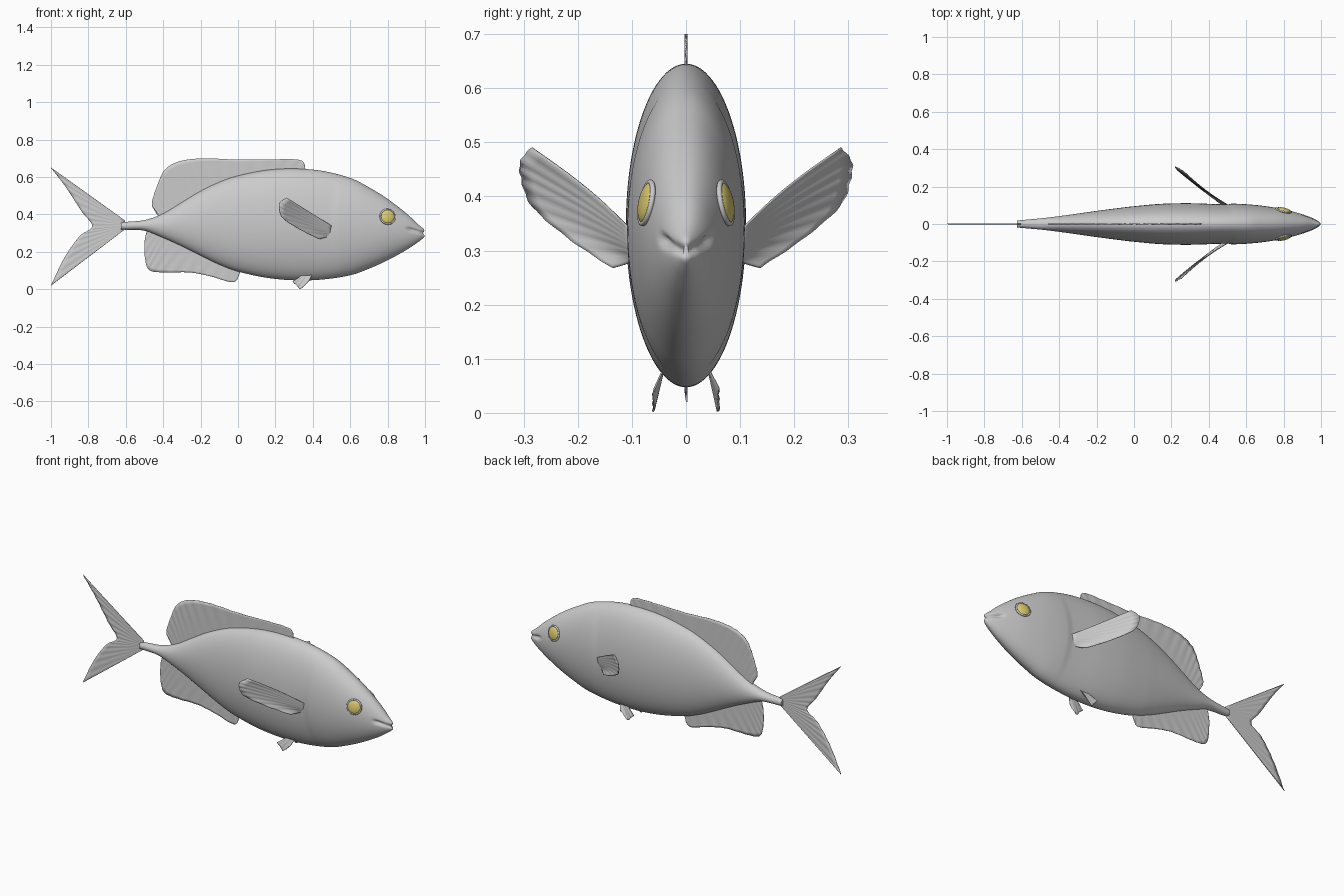
import bpy, math
from mathutils import Vector

cube = bpy.data.objects.get("Cube")
if cube:
    bpy.data.objects.remove(cube, do_unlink=True)


def material(name, colour):
    mat = bpy.data.materials.new(name)
    mat.use_nodes = True
    mat.diffuse_color = (*colour, 1)
    mat.node_tree.nodes["Principled BSDF"].inputs["Base Color"].default_value = (*colour, 1)
    return mat


GREY = material("silver grey", (0.6, 0.6, 0.6))
YELLOW = material("eye yellow", (0.72, 0.6, 0.16))


def make_object(name, verts, faces, mat):
    mesh = bpy.data.meshes.new(name)
    mesh.from_pydata(verts, [], faces)
    mesh.materials.append(mat)
    mesh.validate()
    obj = bpy.data.objects.new(name, mesh)
    bpy.context.collection.objects.link(obj)
    return obj


def smooth(obj, degrees=50):
    bpy.ops.object.select_all(action="DESELECT")
    obj.select_set(True)
    bpy.context.view_layer.objects.active = obj
    bpy.ops.object.shade_smooth_by_angle(angle=math.radians(degrees))


def spline(points, t):
    """Catmull-Rom position along a list of tuples, t from 0 to 1."""
    last = len(points) - 1
    i = min(int(t * last), last - 1)
    u = t * last - i
    a, b, c, d = (Vector(points[max(0, min(last, i + k))]) for k in (-1, 0, 1, 2))
    return b + 0.5 * u * (c - a + u * (2 * a - 5 * b + 4 * c - d + u * (3 * (b - c) + d - a)))


def ramp(value, low, high):
    u = max(0, min(1, (value - low) / (high - low)))
    return u * u * (3 - 2 * u)


# Body sections: x, top, bottom, half width
SECTIONS = [
    (-.625, .355, .32, .018), (-.6, .36, .318, .021), (-.5, .37, .313, .03),
    (-.4, .405, .275, .042), (-.3, .465, .23, .056), (-.2, .525, .18, .07),
    (-.1, .573, .132, .083), (0, .607, .095, .095), (.15, .637, .062, .108),
    (.3, .645, .048, .111), (.45, .633, .052, .106), (.6, .595, .075, .102),
    (.7, .545, .11, .095), (.8, .483, .155, .079), (.9, .406, .21, .052),
    (.96, .35, .25, .03), (.99, .325, .274, .014), (1, .31, .286, .006),
]


def body_point(t, angle):
    x, top, bottom, half = spline(SECTIONS, t)
    c, s = math.cos(angle), math.sin(angle)
    z = (top + bottom) / 2 + (top - bottom) / 2 * s
    # Raised gill cover with a curved rear edge, faded out at back and belly
    edge = .5 + .25 * max(0, .3 - z) ** 1.3 + .12 * max(0, z - .4)
    gill = ramp(x, edge, edge + .025) * (1 - ramp(x, edge + .04, edge + .25))
    y = half * c * (1 + .045 * gill * abs(c))
    # Mouth crease and nostril dimple
    crease = math.exp(-((z - .3 - .25 * (1 - x)) / .01) ** 2)
    y *= 1 - .3 * crease * ramp(x, .89, .93)
    if x > .93:
        x -= .012 * crease * ramp(x, .96, 1)
    return (x, y, z)


RINGS, SIDES = 170, 96
verts = [body_point(i / (RINGS - 1), math.tau * j / SIDES)
         for i in range(RINGS) for j in range(SIDES)]
faces = [(i * SIDES + j, (i + 1) * SIDES + j,
          (i + 1) * SIDES + (j + 1) % SIDES, i * SIDES + (j + 1) % SIDES)[::-1]
         for i in range(RINGS - 1) for j in range(SIDES)]
faces += [tuple(range(SIDES))[::-1], tuple(range((RINGS - 1) * SIDES, RINGS * SIDES))]
smooth(make_object("body", verts, faces, GREY))


def fin(name, root, edge, place, rays=12, ripple=.0015):
    """Thin rayed sheet between a root line and an outer edge, given in x and z."""
    cols, rows = rays * 4, 10
    verts = []
    for i in range(cols + 1):
        a, b = spline(root, i / cols), spline(edge, i / cols)
        wave = ripple * math.cos(math.tau * i / 4)
        for k in range(rows + 1):
            p = a.lerp(b, k / rows)
            x, y, z = place(p.x, p.y, k / rows)
            verts.append((x, y + wave * k / rows, z))
    step = rows + 1
    faces = [(i * step + k, (i + 1) * step + k, (i + 1) * step + k + 1, i * step + k + 1)
             for i in range(cols) for k in range(rows)]
    obj = make_object(name, verts, faces, GREY)
    shell = obj.modifiers.new("thickness", "SOLIDIFY")
    shell.thickness = .003
    shell.offset = 0
    smooth(obj)


def middle(x, z, k):
    return x, 0, z


# Fins on the centre line
fin("dorsal_fin",
    [(.35, .62), (.3, .62), (.15, .61), (0, .58), (-.12, .54), (-.23, .48),
     (-.31, .43), (-.36, .4), (-.4, .385), (-.42, .38)],
    [(.36, .642), (.335, .69), (.195, .695), (0, .693), (-.18, .7), (-.31, .685),
     (-.39, .64), (-.43, .56), (-.46, .465), (-.45, .43)], middle, 18)
fin("anal_fin",
    [(.01, .11), (-.03, .13), (-.1, .15), (-.2, .2), (-.28, .24),
     (-.36, .28), (-.41, .3), (-.45, .315), (-.48, .325)],
    [(.01, .09), (-.025, .038), (-.15, .07), (-.26, .09), (-.39, .09),
     (-.47, .1), (-.495, .15), (-.5, .25), (-.485, .318)], middle, 14)
fin("tail_fin",
    [(-.605, .368 - .008 * i) for i in range(7)],
    [(-1, .65), (-.92, .545), (-.835, .415), (-.78, .337), (-.85, .28),
     (-.93, .165), (-1, .02)], middle, 14)


# Paired fins and eyes
for side, label in ((1, "left"), (-1, "right")):
    def pectoral(x, z, k):
        cup = .012 * math.sin(math.pi * k)
        return x, side * (.1 + .66 * (.505 - x) + .15 * (z - .33) - cup), z

    fin(label + "_pectoral_fin",
        [(.508, .335), (.508, .325), (.508, .315), (.508, .305), (.508, .295), (.505, .288)],
        [(.26, .49), (.225, .465), (.22, .43), (.24, .38), (.33, .32), (.435, .268)],
        pectoral, 8)

    def pelvic(x, z, k):
        return x, side * (.04 + .02 * k), z

    fin(label + "_pelvic_fin",
        [(.4, .085), (.385, .085), (.37, .085), (.355, .085)],
        [(.38, .045), (.335, .003), (.315, .02), (.292, .04)], pelvic, 4)

    # Eye set flush in the head, with a narrow lid around it
    outward = Vector((.24, side, .2)).normalized()
    turn = outward.to_track_quat("Z", "Y").to_euler()
    centre = Vector((.8, side * .073, .388))
    bpy.ops.mesh.primitive_uv_sphere_add(segments=32, ring_count=16, radius=1,
                                         location=centre, rotation=turn)
    eye = bpy.context.object
    eye.name = label + "_eye"
    eye.scale = (.038, .038, .013)
    eye.data.materials.append(YELLOW)
    smooth(eye)
    bpy.ops.mesh.primitive_torus_add(major_segments=40, minor_segments=10, major_radius=.039,
                                     minor_radius=.005, location=centre, rotation=turn)
    lid = bpy.context.object
    lid.name = label + "_eyelid"
    lid.data.materials.append(GREY)
    smooth(lid)
